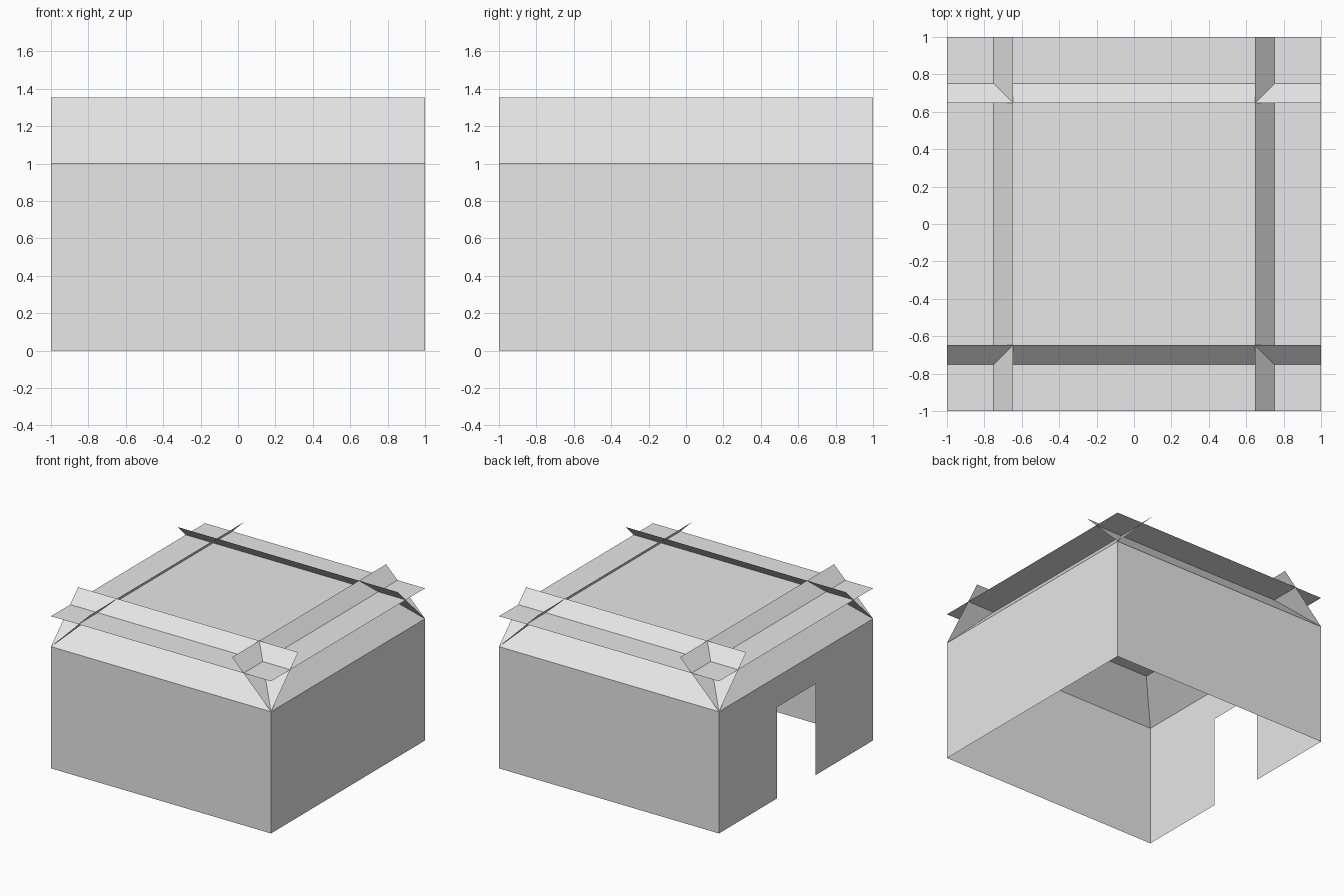
import bpy
from math import pi, sqrt
from mathutils import Matrix

cube = bpy.data.objects.get("Cube")
if cube:
    bpy.data.objects.remove(cube, do_unlink=True)

HALF = 1.0             # half the width of the building
WALL = 1.0             # wall height
ROOF = 1.25            # height of the flat roof sheet
RISE = 0.5 / sqrt(2)   # rise and run of a half-unit sheet leaning at 45 degrees
DOOR_HALF, DOOR_TOP = 0.25, 0.75

grey = bpy.data.materials.new("plain_grey")
grey.use_nodes = True
colour = (0.8, 0.8, 0.8, 1)
grey.diffuse_color = colour
grey.node_tree.nodes["Principled BSDF"].inputs["Base Color"].default_value = colour


def sheet(name, points, turn=0):
    """Single thin polygon, turned about the vertical axis."""
    mesh = bpy.data.meshes.new(name)
    mesh.from_pydata(points, [], [range(len(points))])
    mesh.transform(Matrix.Rotation(turn, 4, "Z"))
    mesh.materials.append(grey)
    obj = bpy.data.objects.new(name, mesh)
    bpy.context.collection.objects.link(obj)
    return obj


# Outlines drawn for the front side: plain wall, doorway wall, leaning roof edge
plain = [(-HALF, 0), (HALF, 0), (HALF, WALL), (-HALF, WALL)]
doorway = [(-HALF, 0), (-DOOR_HALF, 0), (-DOOR_HALF, DOOR_TOP),
           (DOOR_HALF, DOOR_TOP), (DOOR_HALF, 0)] + plain[1:]
inner = RISE - HALF
slope = [(-HALF, -HALF, WALL), (HALF, -HALF, WALL),
         (HALF, inner, WALL + RISE), (-HALF, inner, WALL + RISE)]

# Four walls and four full-length slopes that cross at the corners
for i, side in enumerate(("front", "left", "back", "right")):
    outline = doorway if side == "right" else plain
    sheet(side + "_wall", [(x, -HALF, z) for x, z in outline], i * pi / 2)
    sheet(side + "_roof_slope", slope, i * pi / 2)

# Flat roof sheet passing through the slopes
sheet("flat_roof", [(-HALF, -HALF, ROOF), (HALF, -HALF, ROOF),
                    (HALF, HALF, ROOF), (-HALF, HALF, ROOF)])
